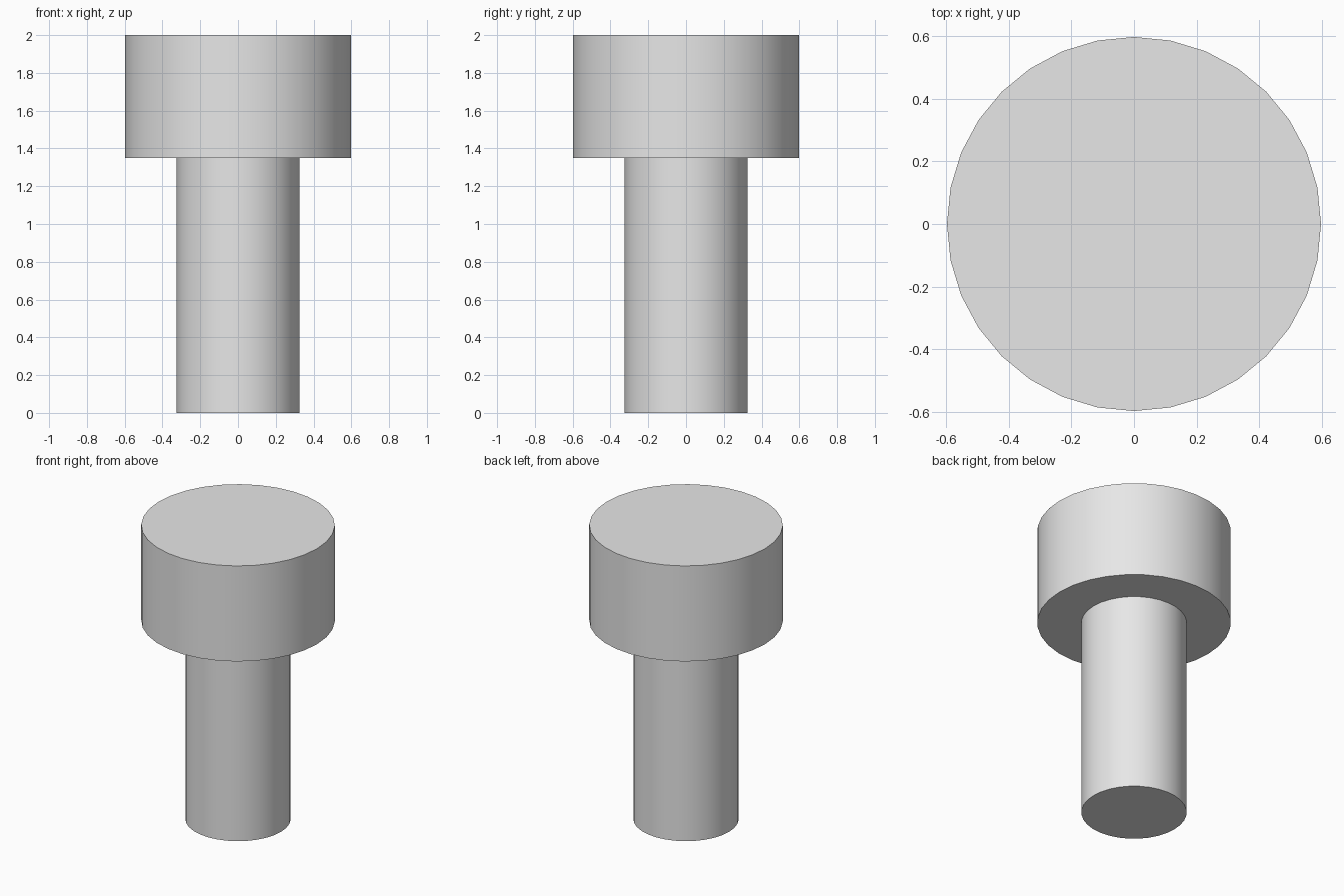
import bpy
import math

default_cube = bpy.data.objects.get("Cube")
if default_cube:
    bpy.data.objects.remove(default_cube, do_unlink=True)

SIDES = 32
SEAM = 1.35  # height where the head meets the shaft

# Single plain grey
grey = bpy.data.materials.new("plain grey")
grey.use_nodes = True
colour = (0.8, 0.8, 0.8, 1.0)
grey.diffuse_color = colour
grey.node_tree.nodes["Principled BSDF"].inputs["Base Color"].default_value = colour


def cylinder(name, radius, bottom, top):
    """Upright capped cylinder with smooth sides and sharp rims."""
    bpy.ops.mesh.primitive_cylinder_add(
        vertices=SIDES, radius=radius, depth=top - bottom,
        location=(0, 0, (bottom + top) / 2))
    part = bpy.context.object
    part.name = name
    part.data.materials.append(grey)
    bpy.ops.object.shade_smooth_by_angle(angle=math.radians(30))
    return part


# Narrow shaft below, wide flat head on top
cylinder("shaft", 0.325, 0, SEAM)
cylinder("head", 0.597, SEAM, 2)
